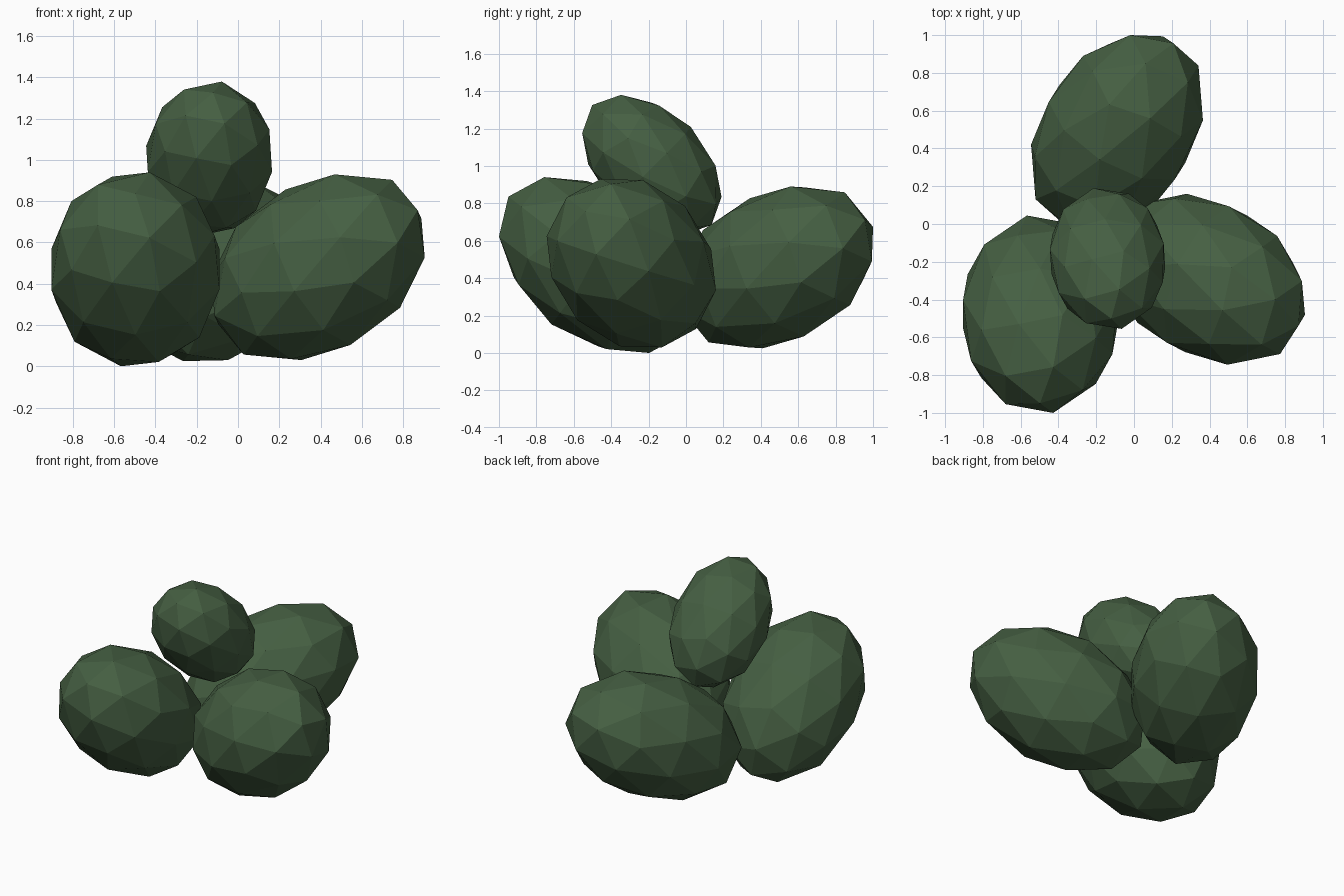
import bpy
from mathutils import Vector

if "Cube" in bpy.data.objects:
    bpy.data.objects.remove(bpy.data.objects["Cube"])

green = bpy.data.materials.new("leaf_green")
green.diffuse_color = (0.06, 0.115, 0.055, 1)
green.use_nodes = True
green.node_tree.nodes["Principled BSDF"].inputs["Base Color"].default_value = green.diffuse_color


def leaf_clump(name, low, high, axis, long_radius, radius, roll=0.0):
    """Stretched low-poly ball pointing along axis, fitted between two corners."""
    bpy.ops.mesh.primitive_ico_sphere_add(subdivisions=2, radius=1)
    ob = bpy.context.object
    ob.name = name
    turn = Vector(axis).to_track_quat('Z', 'Y').to_matrix()
    pts = []
    for v in ob.data.vertices:
        pts.append(turn @ Vector((v.co.x * radius, v.co.y * radius, v.co.z * long_radius)))
    for i in range(3):
        a, b = min(p[i] for p in pts), max(p[i] for p in pts)
        for p in pts:
            p[i] = low[i] + (p[i] - a) / (b - a) * (high[i] - low[i])
    for v, p in zip(ob.data.vertices, pts):
        v.co = p
    ob.data.materials.append(green)
    return ob


# Three large lower clumps leaning outwards
leaf_clump("left_clump", (-0.905, -1.0, 0.0), (-0.09, 0.045, 0.94), (0, -0.78, 0.60), 0.60, 0.40)
leaf_clump("right_clump", (-0.13, -0.745, 0.03), (0.905, 0.16, 0.93), (0.81, -0.39, 0.44), 0.60, 0.40)
leaf_clump("back_clump", (-0.545, -0.03, 0.025), (0.365, 1.0, 0.89), (0.485, 0.775, 0.42), 0.60, 0.40)

# Smaller clump on top, leaning forward
leaf_clump("top_clump", (-0.445, -0.555, 0.63), (0.165, 0.19, 1.38), (0.04, -0.70, 0.71), 0.45, 0.29)
